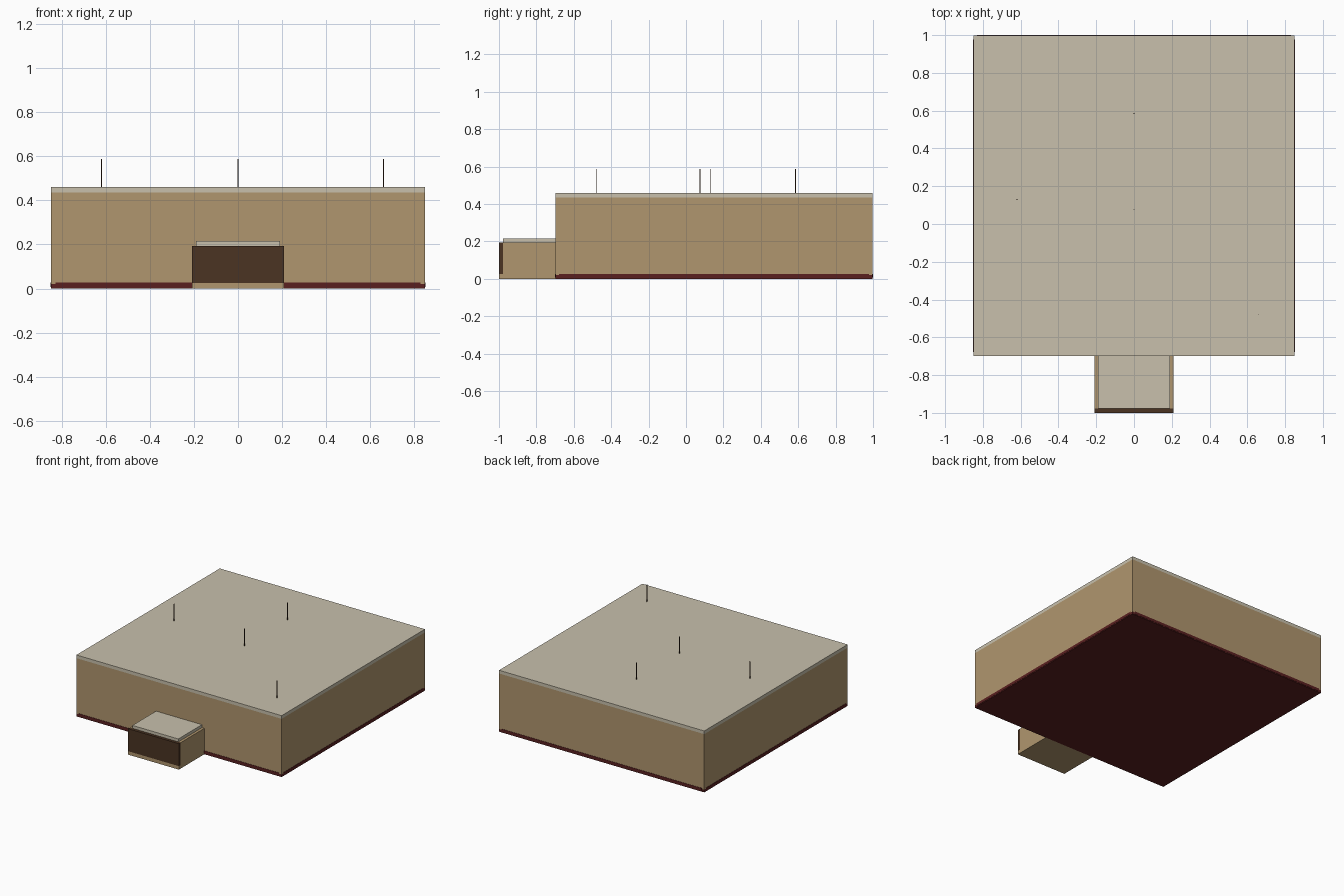
import bpy
import bmesh

if "Cube" in bpy.data.objects:
    bpy.data.objects.remove(bpy.data.objects["Cube"])


def material(name, rgb):
    m = bpy.data.materials.new(name)
    m.diffuse_color = (*rgb, 1)
    m.use_nodes = True
    m.node_tree.nodes["Principled BSDF"].inputs["Base Color"].default_value = m.diffuse_color
    return m


TAN = material("tan_wall", (0.434, 0.305, 0.156))
STONE = material("pale_roof", (0.578, 0.527, 0.413))
DARK = material("dark_brown", (0.069, 0.033, 0.016))
RED = material("deep_red", (0.102, 0.0144, 0.0144))


def box(name, mat, x, y, z):
    """Box from (min, max) ranges on each axis."""
    bm = bmesh.new()
    bmesh.ops.create_cube(bm, size=1)
    for v in bm.verts:
        v.co = [r[0] + (c + 0.5) * (r[1] - r[0]) for c, r in zip(v.co, (x, y, z))]
    mesh = bpy.data.meshes.new(name)
    bm.to_mesh(mesh)
    bm.free()
    mesh.materials.append(mat)
    obj = bpy.data.objects.new(name, mesh)
    bpy.context.collection.objects.link(obj)
    return obj


# Main hall: floor slab, walls, roof slab
W, Y0, Y1 = 0.85, -0.698, 0.998
FLOOR, EAVE, TOP = 0.02, 0.436, 0.46
box("floor_slab", RED, (-W, W), (Y0, Y1), (0, FLOOR))
box("hall_walls", TAN, (-W, W), (Y0, Y1), (FLOOR, EAVE))
box("hall_roof", STONE, (-W, W), (Y0, Y1), (EAVE, TOP))

# Thin skirting strips just above the floor slab
T, IN, Z = 0.002, 0.02, (0.006, 0.027)
for side, x in (("left", -W - T), ("right", W)):
    box("skirting_" + side, RED, (x, x + T), (Y0 + IN, Y1 - IN), Z)
box("skirting_back", RED, (-W + IN, W - IN), (Y1, Y1 + T), Z)
for side, s in (("left", -1), ("right", 1)):
    xs = sorted((s * 0.21, s * (W - IN)))
    box("skirting_front_" + side, RED, xs, (Y0 - T, Y0), Z)

# Entrance porch: threshold, body, door panel, small roof
box("porch_threshold", TAN, (-0.21, 0.21), (-1, Y0), (0, 0.026))
box("porch_body", TAN, (-0.21, 0.21), (-0.978, Y0), (0.026, 0.194))
box("porch_door", DARK, (-0.21, 0.21), (-1, -0.978), (0.026, 0.194))
box("porch_roof", STONE, (-0.19, 0.19), (-0.978, Y0), (0.194, 0.216))

# Thin rods standing on the roof
R = 0.0022
for i, (x, y) in enumerate([(-0.62, 0.13), (0, 0.075), (0, 0.585), (0.66, -0.48)]):
    box(f"roof_rod_{i + 1}", DARK, (x - R, x + R), (y - R, y + R), (TOP, 0.588))
